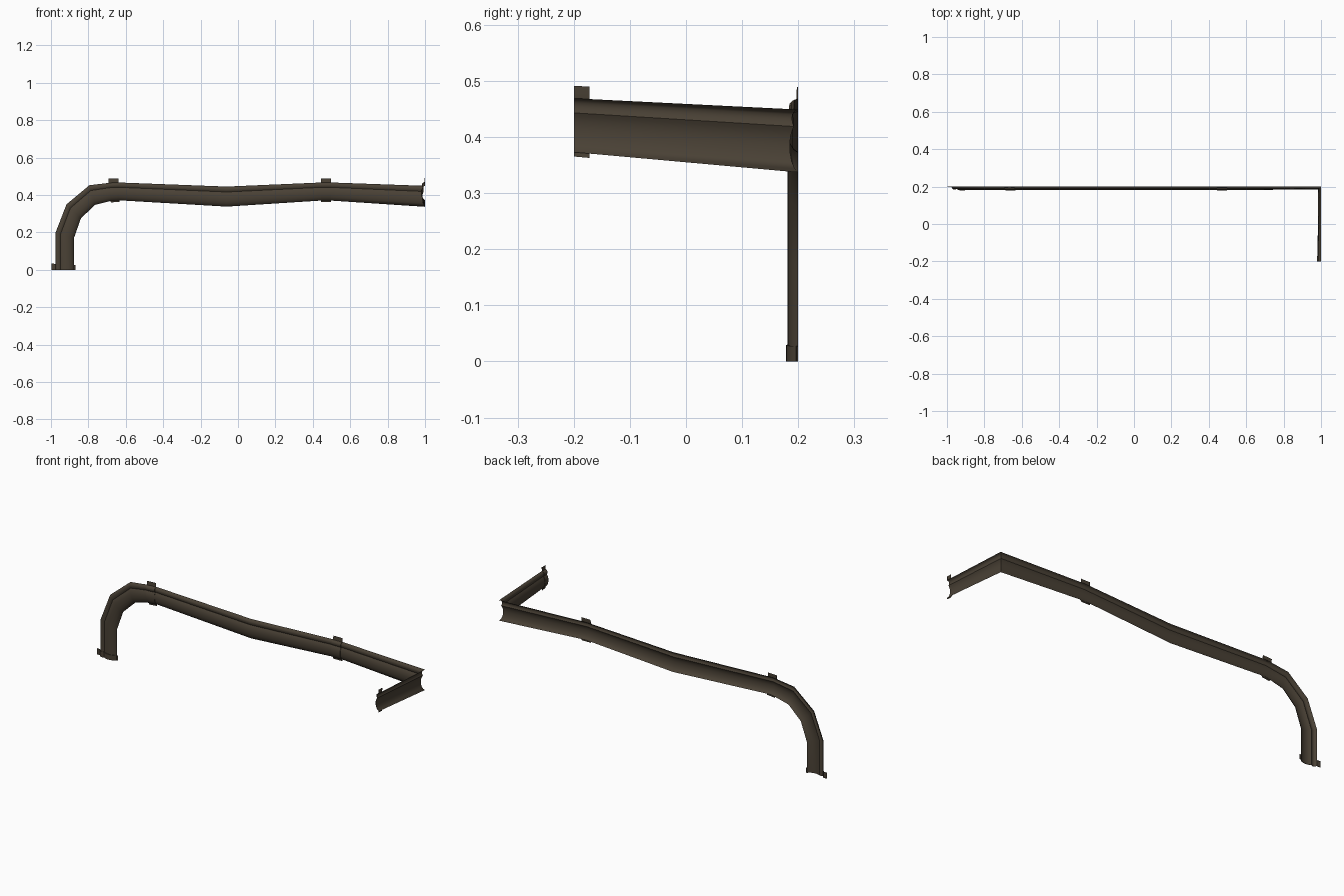
import bpy, bmesh, math
from mathutils import Vector

if "Cube" in bpy.data.objects:
    bpy.data.objects.remove(bpy.data.objects["Cube"])

mat = bpy.data.materials.new("dark brown metal")
mat.diffuse_color = (0.068, 0.053, 0.036, 1)
mat.use_nodes = True
mat.node_tree.nodes["Principled BSDF"].inputs["Base Color"].default_value = mat.diffuse_color

# stations along the wall: outer edge, inner edge, bulge direction, depth
F, C, S = (0, -1, 0), (-1, -1, 0), (-1, 0, 0)
W = 0.2


def on_wall(xo, zo, xi, zi, depth=0.019):
    return Vector((xo, W, zo)), Vector((xi, W, zi)), Vector(F), depth


stations = [
    on_wall(-0.975, 0.0, -0.877, 0.0),
    on_wall(-0.975, 0.2, -0.877, 0.17),
    on_wall(-0.917, 0.35, -0.84, 0.275),
    on_wall(-0.795, 0.452, -0.765, 0.347),
    on_wall(-0.665, 0.468, -0.66, 0.373),
    on_wall(-0.06, 0.445, -0.06, 0.338),
    on_wall(0.47, 0.468, 0.47, 0.372),
    (Vector((1, W, 0.449)), Vector((1, W, 0.337)), Vector(C), 0.015),
    (Vector((1, -W, 0.469)), Vector((1, -W, 0.373)), Vector(S), 0.019),
]

# cross-section (share of width from the outer edge, share of depth):
# a small rounded bead beside a larger one
profile = [(0, 0), (0.02, 0.4), (0.08, 0.68), (0.15, 0.74), (0.22, 0.66), (0.27, 0.5),
           (0.33, 0.7), (0.43, 0.92), (0.56, 1.0), (0.7, 0.95), (0.83, 0.76),
           (0.94, 0.42), (1, 0)]


def ring(st, prof, extra=0.0):
    o, i, n, d = st
    return [o.lerp(i, t) + n * max(0, d * k + extra) for t, k in prof]


def loft(name, rings, angle):
    bm = bmesh.new()
    rows = [[bm.verts.new(p) for p in r] for r in rings]
    for a, b in zip(rows, rows[1:]):
        for j in range(len(a) - 1):
            bm.faces.new((a[j], a[j + 1], b[j + 1], b[j]))
    me = bpy.data.meshes.new(name)
    bm.to_mesh(me)
    bm.free()
    ob = bpy.data.objects.new(name, me)
    bpy.context.collection.objects.link(ob)
    me.materials.append(mat)
    bpy.context.view_layer.objects.active = ob
    ob.select_set(True)
    bpy.ops.object.shade_smooth_by_angle(angle=math.radians(angle))
    ob.select_set(False)


# open-backed pipe running along both walls
loft("wall_pipe", [ring(s, profile) for s in stations], 50)

# clip section: long flat tab outside, short lip inside, band over the pipe
clip_profile = [(-0.23, 0.0), (-0.03, 0.03)] + [(t, max(k, 0.06)) for t, k in profile] + [(1.08, 0.03)]


def mix(a, b, f):
    return a[0].lerp(b[0], f), a[1].lerp(b[1], f), a[2].lerp(b[2], f), a[3] + (b[3] - a[3]) * f


def clip(name, a, b):
    outer = 0.0025
    loft(name, [ring(a, clip_profile), ring(a, clip_profile, outer),
                ring(b, clip_profile, outer), ring(b, clip_profile)], 35)


s = stations
clip("base_clip", s[0], mix(s[0], s[1], 0.16))
clip("left_clip", mix(s[4], s[3], 0.2), mix(s[4], s[5], 0.045))
clip("middle_clip", mix(s[6], s[5], 0.052), mix(s[6], s[7], 0.052))
# the side wall runs straight, so its clip bulges along -x only
end = s[8]
inner = mix(s[8], s[7], 0.07)
clip("end_clip", end, (inner[0], inner[1], Vector(S), end[3]))
